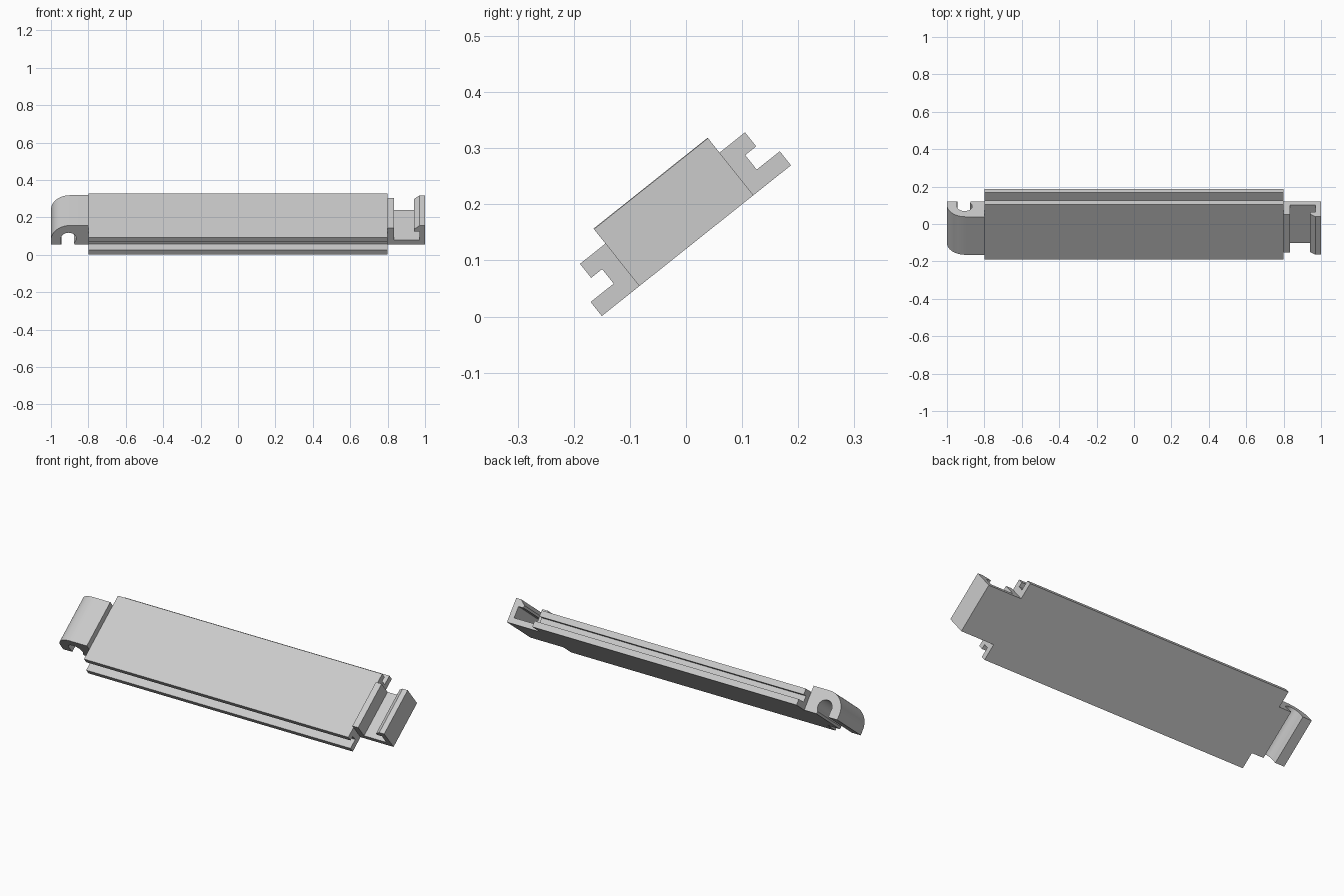
import bpy, bmesh, math
from mathutils import Vector

cube = bpy.data.objects.get("Cube")
if cube:
    bpy.data.objects.remove(cube, do_unlink=True)

mat = bpy.data.materials.new("light grey")
mat.use_nodes = True
GREY = (0.6, 0.6, 0.6, 1)
mat.diffuse_color = GREY
mat.node_tree.nodes["Principled BSDF"].inputs["Base Color"].default_value = GREY

# The whole slat is tilted: u runs across its width, v through its thickness
TILT = math.radians(38.55)
HALF = 0.2155  # half the slat width
HOOK = 0.13    # half the hook width


def place(x, u, v):
    c, s = math.cos(TILT), math.sin(TILT)
    u += HALF
    return Vector((x, -0.15 + u * c - v * s, 0.001 + u * s + v * c))


def extrude(name, profile, to_world, start, end):
    """Prism with a 2D profile, swept from start to end."""
    bm = bmesh.new()
    a = [bm.verts.new(to_world(p, start)) for p in profile]
    b = [bm.verts.new(to_world(p, end)) for p in profile]
    bm.faces.new(a)
    bm.faces.new(b[::-1])
    n = len(a)
    for i in range(n):
        j = (i + 1) % n
        bm.faces.new((a[i], b[i], b[j], a[j]))
    bmesh.ops.recalc_face_normals(bm, faces=bm.faces)
    mesh = bpy.data.meshes.new(name)
    bm.to_mesh(mesh)
    bm.free()
    mesh.materials.append(mat)
    obj = bpy.data.objects.new(name, mesh)
    bpy.context.collection.objects.link(obj)
    bpy.ops.object.select_all(action='DESELECT')
    obj.select_set(True)
    bpy.context.view_layer.objects.active = obj
    bpy.ops.object.shade_smooth_by_angle(angle=math.radians(30))
    return obj


def arc(cx, cy, r, a0, a1, steps):
    angles = [math.radians(a0 + (a1 - a0) * i / steps) for i in range(steps + 1)]
    return [(cx + r * math.cos(t), cy + r * math.sin(t)) for t in angles]


# Slat body: mirrored profile with a groove along each long edge
half = [(HALF, 0), (HALF, 0.032), (0.163, 0.032),
        (0.163, 0.065), (0.188, 0.065), (0.188, 0.097)]
body = half + [(-u, v) for u, v in reversed(half)]
extrude("slat_body", body, lambda p, x: place(x, *p), -0.8, 0.8)


def across(p, u):
    return place(p[0], u, p[1])


# Rounded hook with an open round socket
hook = [(-0.8, 0), (-0.8, 0.131)]
hook += arc(-0.9, 0.031, 0.1, 90, 180, 12)
hook += [(-1, 0), (-0.945, 0)]
hook += arc(-0.906, 0.041, 0.041, 195, -45, 20)
hook += [(-0.872, 0)]
extrude("socket_hook", hook, across, -HOOK, HOOK)

# Square channel with an inward lip
channel = [(0.8, 0), (1, 0), (1, 0.13), (0.97, 0.13), (0.94, 0.105),
           (0.94, 0.092), (0.97, 0.092), (0.97, 0.031),
           (0.835, 0.031), (0.835, 0.113), (0.8, 0.113)]
extrude("lipped_channel", channel, across, -HOOK, HOOK)
